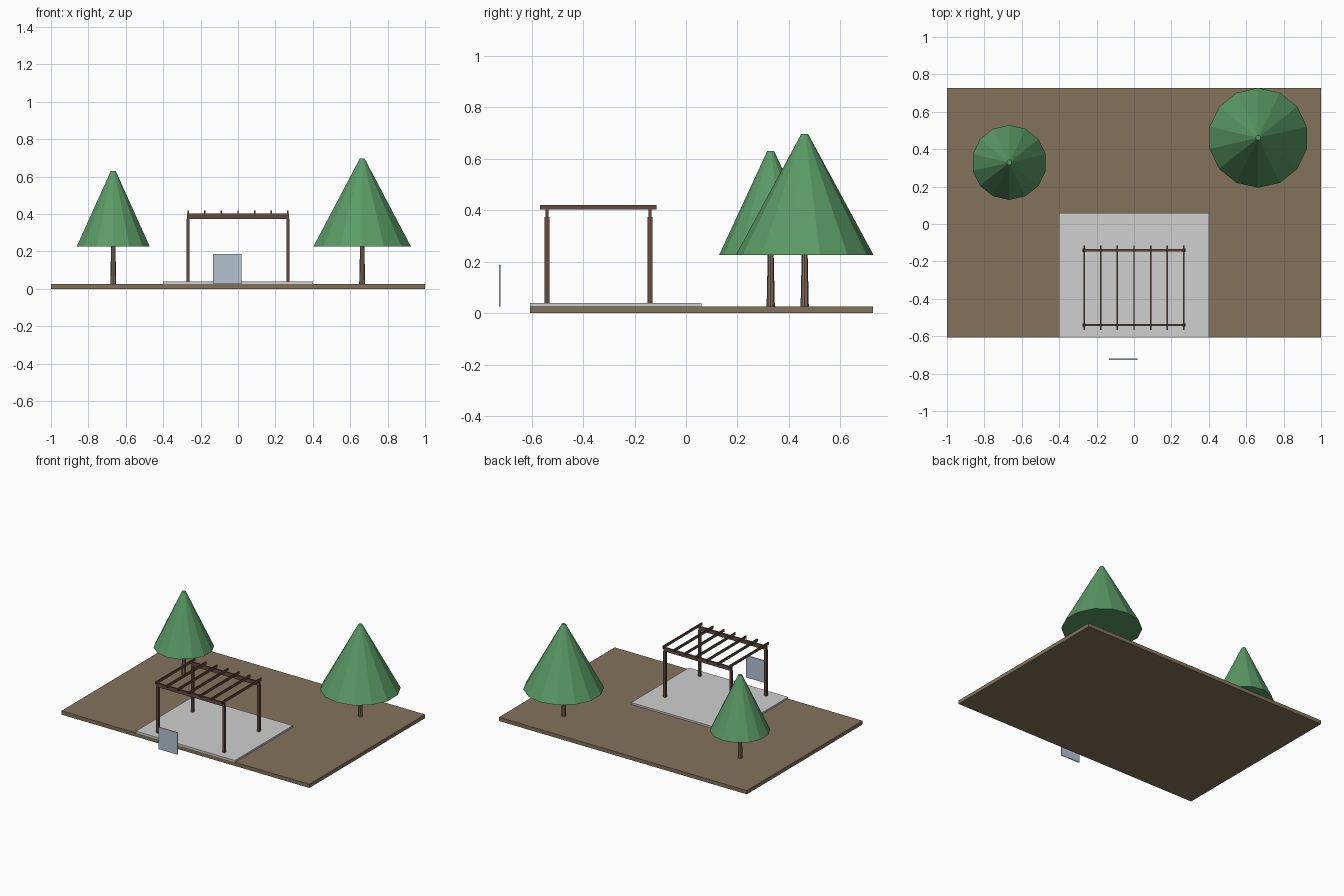
import bpy, math

if "Cube" in bpy.data.objects:
    bpy.data.objects.remove(bpy.data.objects["Cube"])


def srgb(r, g, b):
    return tuple((c / 255 / 12.92) if c < 10 else ((c / 255 + 0.055) / 1.055) ** 2.4
                 for c in (r, g, b)) + (1.0,)


def material(name, *rgb):
    m = bpy.data.materials.new(name)
    m.diffuse_color = srgb(*rgb)
    m.use_nodes = True
    m.node_tree.nodes["Principled BSDF"].inputs["Base Color"].default_value = m.diffuse_color
    return m


EARTH = material("earth_brown", 132, 114, 91)
PAVING = material("paving_grey", 208, 208, 208)
WOOD = material("dark_wood", 99, 73, 63)
BARK = material("bark_brown", 130, 110, 90)
LEAF = material("leaf_green", 90, 155, 101)
PANEL = material("pale_blue", 180, 195, 210)


def finish(name, mat):
    o = bpy.context.object
    o.name = name
    o.data.materials.append(mat)
    return o


def box(name, mat, x, y, z):
    """Box from (min, max) pairs on each axis."""
    bpy.ops.mesh.primitive_cube_add(size=1, location=[(a + b) / 2 for a, b in (x, y, z)])
    o = finish(name, mat)
    o.scale = [b - a for a, b in (x, y, z)]
    return o


def frustum(name, mat, x, y, z0, z1, r0, r1, sides):
    bpy.ops.mesh.primitive_cone_add(vertices=sides, radius1=r0, radius2=r1,
                                    depth=z1 - z0, location=(x, y, (z0 + z1) / 2))
    return finish(name, mat)


def around(c, half):
    return (c - half, c + half)


# Ground and patio
GROUND_TOP, PATIO_TOP = 0.027, 0.04
box("ground", EARTH, (-1, 1), (-0.606, 0.727), (0, GROUND_TOP))
box("patio", PAVING, (-0.4, 0.4), (-0.606, 0.06), (GROUND_TOP, PATIO_TOP))

# Pergola: posts, cross beams, rafters
for y, side in ((-0.54, "front"), (-0.14, "back")):
    for x, hand in ((-0.267, "left"), (0.267, "right")):
        box(f"post_{side}_{hand}", WOOD, around(x, 0.009), around(y, 0.009), (PATIO_TOP, 0.374))
    box(f"beam_{side}", WOOD, (-0.274, 0.274), around(y, 0.006), (0.374, 0.402))
for i in range(7):
    x = -0.267 + i * 0.089
    box(f"rafter_{i + 1}", WOOD, around(x, 0.004), (-0.567, -0.114), (0.402, 0.42))

# Free-standing sign panel
box("sign_panel", PANEL, (-0.133, 0.02), (-0.727, -0.72), (GROUND_TOP, 0.187))

# Trees
for hand, x, y, r, top in (("left", -0.667, 0.329, 0.2, 0.63),
                           ("right", 0.664, 0.461, 0.267, 0.696)):
    frustum(f"trunk_{hand}", BARK, x, y, GROUND_TOP, 0.23, 0.016, 0.0115, 8)
    frustum(f"foliage_{hand}", LEAF, x, y, 0.227, top, r, 0.0133, 14)
